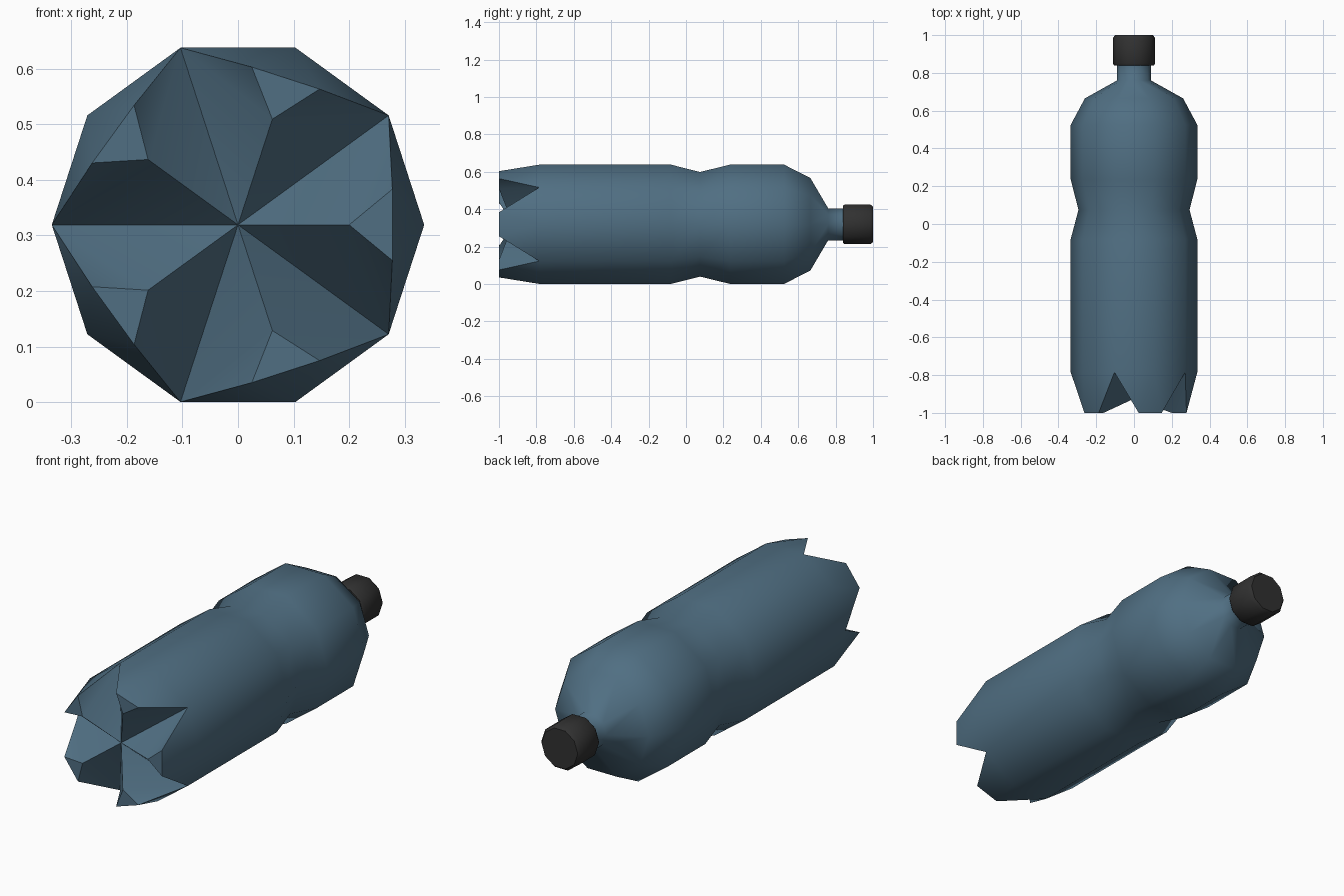
import bpy, bmesh, math

if "Cube" in bpy.data.objects:
    bpy.data.objects.remove(bpy.data.objects["Cube"])

SIDES, CENTRE_Z = 10, 0.319


def material(name, rgb):
    m = bpy.data.materials.new(name)
    m.diffuse_color = (*rgb, 1)
    m.use_nodes = True
    m.node_tree.nodes["Principled BSDF"].inputs["Base Color"].default_value = m.diffuse_color
    return m


def polar(bm, r, y, deg):
    a = math.radians(deg)
    return bm.verts.new((r * math.cos(a), y, CENTRE_Z + r * math.sin(a)))


def lathe(bm, profile):
    """Sweep (radius, y) points around the bottle axis; returns the rings."""
    rings = [[polar(bm, r, y, i * 360 / SIDES) for i in range(SIDES)] for r, y in profile]
    for a, b in zip(rings, rings[1:]):
        for i in range(SIDES):
            j = (i + 1) % SIDES
            bm.faces.new((a[i], a[j], b[j], b[i]))
    return rings


def finish(bm, name, mat, angle):
    bmesh.ops.recalc_face_normals(bm, faces=bm.faces[:])
    mesh = bpy.data.meshes.new(name)
    bm.to_mesh(mesh)
    bm.free()
    obj = bpy.data.objects.new(name, mesh)
    bpy.context.collection.objects.link(obj)
    mesh.materials.append(mat)
    bpy.ops.object.select_all(action='DESELECT')
    obj.select_set(True)
    bpy.context.view_layer.objects.active = obj
    bpy.ops.object.shade_smooth_by_angle(angle=math.radians(angle))


# Bottle body: main wall, pinched waist, shoulder and neck
bm = bmesh.new()
rings = lathe(bm, [(0.335, -0.785), (0.335, -0.08), (0.294, 0.075), (0.335, 0.235),
                   (0.335, 0.525), (0.26, 0.665), (0.09, 0.76), (0.09, 0.85)])
bm.faces.new(rings[-1])

# Base: five feet separated by grooves that run to a recessed centre
rim = rings[0]
hub = bm.verts.new((0, -0.925, CENTRE_Z))
for k in range(0, SIDES, 2):
    deg = k * 36
    before, top, after = rim[k - 1], rim[k], rim[(k + 1) % SIDES]
    a = polar(bm, 0.285, -1, deg - 13)
    b = polar(bm, 0.285, -1, deg + 13)
    inner = polar(bm, 0.2, -1, deg)
    for tri in ((before, top, a), (top, b, a), (top, after, b), (a, b, inner),
                (before, a, inner), (before, inner, hub),
                (after, inner, b), (after, hub, inner)):
        bm.faces.new(tri)
finish(bm, "bottle_body", material("dark blue plastic", (0.08, 0.158, 0.225)), 60)

# Screw cap with small chamfers
bm = bmesh.new()
rings = lathe(bm, [(0.106, 0.84), (0.112, 0.85), (0.112, 0.985), (0.1, 1.0)])
bm.faces.new(rings[0])
bm.faces.new(rings[-1])
finish(bm, "screw_cap", material("black plastic", (0.03, 0.03, 0.03)), 40)
